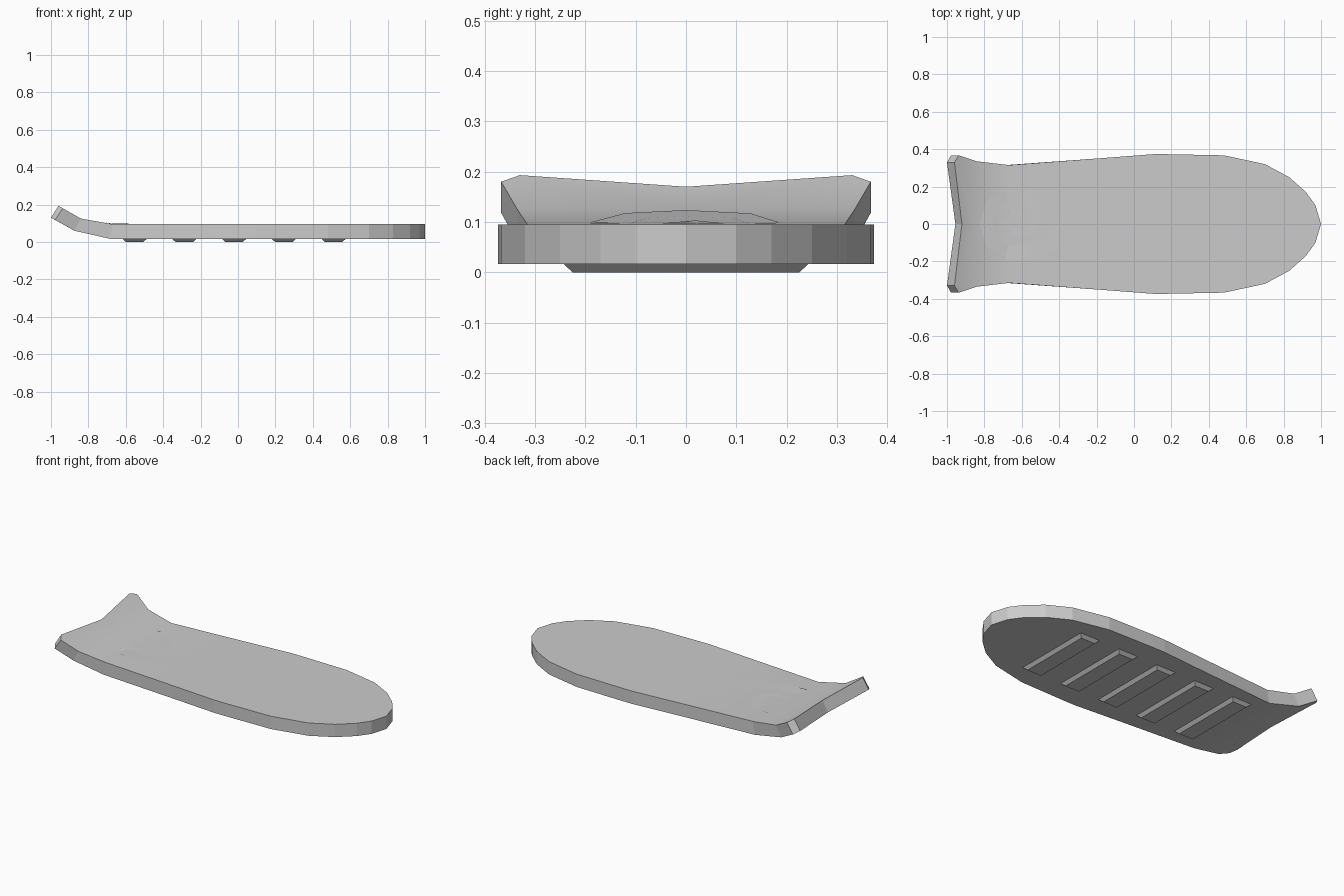
import bpy, bmesh

if "Cube" in bpy.data.objects:
    bpy.data.objects.remove(bpy.data.objects["Cube"])

DECK_TOP, DECK_BOTTOM = 0.095, 0.017


def make_object(name, bm):
    mesh = bpy.data.meshes.new(name)
    bm.to_mesh(mesh)
    bm.free()
    obj = bpy.data.objects.new(name, mesh)
    bpy.context.collection.objects.link(obj)
    return obj


def top_z(x):
    # Height of the upper deck surface: flat, then two rising slopes
    if x > -0.67:
        return DECK_TOP
    if x > -0.84:
        return DECK_TOP + (-0.67 - x) * 0.03 / 0.17
    return 0.125 + (-0.84 - x) * 0.567


# Deck: stations of (half width, top x, bottom x, top z, bottom z), tail to nose
tail = [(0.335, -0.84, -0.875, 0.125, 0.06), (0.315, -0.67, -0.685, DECK_TOP, DECK_BOTTOM)]
flat = [(-0.2, 0.35), (0.1, 0.373), (0.18, 0.373), (0.48, 0.367), (0.7, 0.32),
        (0.83, 0.25), (0.92, 0.17), (0.97, 0.1)]
stations = tail + [(y, x, x, DECK_TOP, DECK_BOTTOM) for x, y in flat]
tail_corners = [(0.33, -0.96, -1.0, 0.193, 0.13), (0.367, -0.937, -0.978, 0.180, 0.118)]

bm = bmesh.new()


def pair(y, xt, xb, zt, zb):
    return bm.verts.new((xt, y, zt)), bm.verts.new((xb, y, zb))


def add_face(verts, smooth):
    bm.faces.new(verts).smooth = smooth


mid = [pair(0, *tail[0][1:]), pair(0, *tail[1][1:])]
mid += [pair(0, *s[1:]) for s in stations[2:]]
end_mid = pair(0, -0.92, -0.955, 0.170, 0.105)
nose = pair(0, 1.0, 1.0, DECK_TOP, DECK_BOTTOM)
for side in (1, -1):
    corners = [pair(s[0] * side, *s[1:]) for s in tail_corners]
    rim = [pair(s[0] * side, *s[1:]) for s in stations]
    for k in (0, 1):
        add_face([end_mid[k], corners[0][k], corners[1][k], rim[0][k], mid[0][k]], True)
        for i in range(len(rim) - 1):
            add_face([mid[i][k], rim[i][k], rim[i + 1][k], mid[i + 1][k]], True)
        add_face([mid[-1][k], rim[-1][k], nose[k]], True)
    edge = [end_mid] + corners + rim + [nose]
    for a, b in zip(edge, edge[1:]):
        add_face([a[0], b[0], b[1], a[1]], False)
        bm.edges.get((a[0], b[0])).smooth = False
        bm.edges.get((a[1], b[1])).smooth = False
bmesh.ops.recalc_face_normals(bm, faces=bm.faces)
make_object("deck", bm)

# Grip cleats: five tapered bars under the deck
for n in range(5):
    cx = -0.553 + n * 0.266
    bm = bmesh.new()
    rings = []
    for z, hx, hy in ((DECK_BOTTOM + 0.003, 0.069, 0.247), (0, 0.047, 0.225)):
        rings.append([bm.verts.new((cx + sx * hx, sy * hy, z))
                      for sx, sy in ((-1, -1), (1, -1), (1, 1), (-1, 1))])
    for i in range(4):
        j = (i + 1) % 4
        bm.faces.new((rings[0][i], rings[0][j], rings[1][j], rings[1][i]))
    bm.faces.new(rings[0])
    bm.faces.new(rings[1])
    bmesh.ops.recalc_face_normals(bm, faces=bm.faces)
    make_object("cleat_%d" % (n + 1), bm)

# Lizard inlay body: thin flat silhouette with head and four clawed feet
outline = [(-0.40, 0.0), (-0.30, 0.09), (-0.17, 0.14), (-0.27, 0.12), (-0.36, 0.06),
           (-0.34, 0.12), (-0.38, 0.21), (-0.30, 0.165), (-0.20, 0.24), (-0.15, 0.22),
           (-0.20, 0.18), (-0.09, 0.16), (0.14, 0.155), (0.24, 0.085), (0.29, 0.04),
           (0.32, 0.11), (0.26, 0.12), (0.21, 0.26), (0.26, 0.21), (0.41, 0.17),
           (0.34, 0.15), (0.36, 0.08), (0.38, 0.0), (0.43, 0.02), (0.43, 0.10),
           (0.44, 0.21), (0.50, 0.18), (0.60, 0.18), (0.64, 0.08), (0.67, 0.05),
           (0.72, -0.05), (0.67, -0.09), (0.57, -0.06), (0.50, -0.10), (0.44, -0.16),
           (0.60, -0.13), (0.58, -0.18), (0.65, -0.20), (0.43, -0.24), (0.34, -0.17),
           (0.13, -0.16), (0.01, -0.10), (-0.02, -0.21), (-0.11, -0.20), (-0.16, -0.24),
           (-0.12, -0.17), (-0.16, -0.06), (-0.06, -0.12), (-0.05, -0.06),
           (-0.12, 0.0), (-0.21, 0.01), (-0.34, -0.08)]
bm = bmesh.new()
bm.faces.new([bm.verts.new((x, y, DECK_TOP + 0.001)) for x, y in outline])
bmesh.ops.recalc_face_normals(bm, faces=bm.faces)
bmesh.ops.triangulate(bm, faces=bm.faces)
for f in bm.faces:
    if f.normal.z < 0:
        f.normal_flip()
make_object("lizard_body", bm)

# Lizard inlay tail: tapering spiral ribbon that follows the rising deck
path = [(-0.37, -0.04), (-0.46, -0.11), (-0.56, -0.15), (-0.68, -0.15), (-0.76, -0.10),
        (-0.79, 0.0), (-0.76, 0.11), (-0.68, 0.155), (-0.60, 0.15), (-0.535, 0.10),
        (-0.52, 0.02), (-0.57, -0.04), (-0.65, -0.04), (-0.69, 0.02), (-0.66, 0.07),
        (-0.60, 0.05)]
bm = bmesh.new()
previous = None
for i, (x, y) in enumerate(path):
    ax, ay = path[max(i - 1, 0)]
    bx, by = path[min(i + 1, len(path) - 1)]
    length = ((bx - ax) ** 2 + (by - ay) ** 2) ** 0.5
    nx, ny = (ay - by) / length, (bx - ax) / length
    w = 0.045 - 0.032 * i / (len(path) - 1)
    row = []
    for s in (-w, w):
        px, py = x + nx * s, y + ny * s
        row.append(bm.verts.new((px, py, top_z(px) + 0.0015)))
    if previous:
        face = bm.faces.new((previous[0], row[0], row[1], previous[1]))
        face.normal_update()
        if face.normal.z < 0:
            face.normal_flip()
    previous = row
make_object("lizard_tail", bm)
